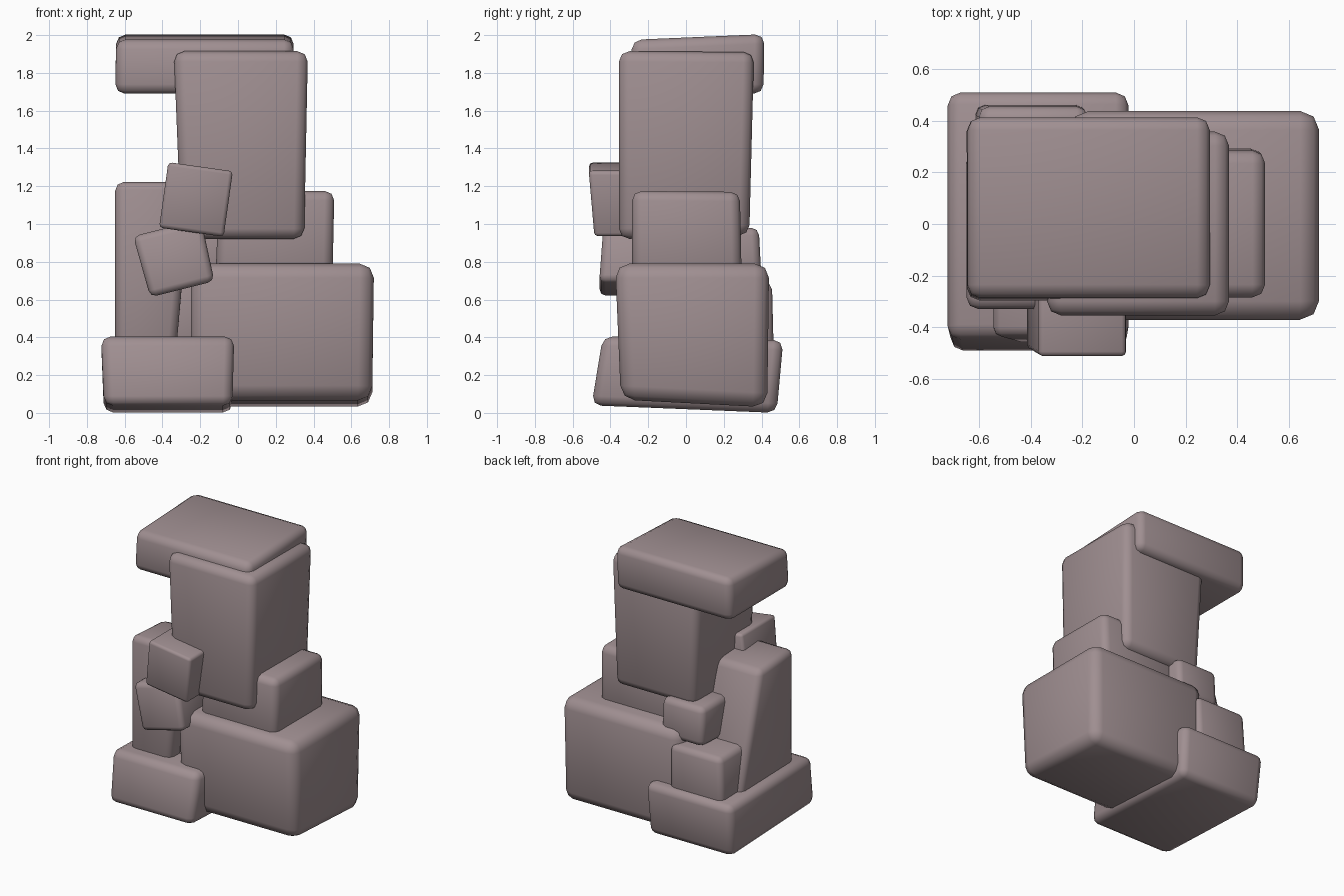
import bpy, bmesh, math
from mathutils import Matrix, Vector

if "Cube" in bpy.data.objects:
    bpy.data.objects.remove(bpy.data.objects["Cube"])

stone = bpy.data.materials.new("dusty mauve stone")
stone.diffuse_color = (0.35, 0.275, 0.285, 1)
stone.use_nodes = True
stone.node_tree.nodes["Principled BSDF"].inputs["Base Color"].default_value = stone.diffuse_color


def block(name, bottom, top, bevel=0.05, tilt=0.0):
    """Rounded tapered block. Each end is (x0, x1, y0, y1, z at front, z at back)."""
    bm = bmesh.new()
    rings = []
    for x0, x1, y0, y1, zf, zb in (bottom, top):
        rings.append([bm.verts.new(p) for p in
                      ((x0, y0, zf), (x1, y0, zf), (x1, y1, zb), (x0, y1, zb))])
    lo, hi = rings
    bm.faces.new(lo[::-1])
    bm.faces.new(hi)
    for i in range(4):
        j = (i + 1) % 4
        bm.faces.new((lo[i], lo[j], hi[j], hi[i]))
    if tilt:
        c = sum((v.co for v in bm.verts), Vector()) / 8
        bmesh.ops.rotate(bm, cent=c, matrix=Matrix.Rotation(math.radians(tilt), 3, 'Y'),
                         verts=bm.verts)
    bmesh.ops.bevel(bm, geom=list(bm.edges), offset=bevel, segments=2, profile=0.5,
                    affect='EDGES', clamp_overlap=True)
    bmesh.ops.recalc_face_normals(bm, faces=bm.faces)
    mesh = bpy.data.meshes.new(name)
    bm.to_mesh(mesh)
    bm.free()
    mesh.materials.append(stone)
    ob = bpy.data.objects.new(name, mesh)
    bpy.context.collection.objects.link(ob)
    for p in mesh.polygons:
        p.use_smooth = True
    return ob


# Ground-level stones: the big cube and the flat slab beside it
block("base_block", (-0.25, 0.71, -0.345, 0.43, 0.07, 0.03),
      (-0.25, 0.72, -0.375, 0.44, 0.79, 0.79), 0.075)
block("foot_slab", (-0.71, -0.03, -0.50, 0.48, 0.04, 0.0),
      (-0.725, -0.02, -0.44, 0.515, 0.405, 0.385), 0.05)

# Standing column at the left, leaning in at the back, with its rear step
block("column", (-0.65, -0.33, -0.33, 0.31, 0.3, 0.3),
      (-0.65, -0.25, -0.33, 0.06, 1.225, 1.2), 0.045)
block("column_step", (-0.62, -0.19, -0.22, 0.465, 0.3, 0.3),
      (-0.6, -0.18, -0.22, 0.455, 0.7, 0.69), 0.04)

# Middle stones
block("middle_block", (-0.12, 0.50, -0.285, 0.295, 0.7, 0.7),
      (-0.10, 0.51, -0.285, 0.285, 1.175, 1.17), 0.05)
block("rear_pebble", (-0.41, -0.07, 0.0, 0.40, 0.68, 0.7),
      (-0.41, -0.07, 0.0, 0.385, 0.98, 0.98), 0.04)

# Tilted stones stacked at the front
block("lower_front_stone", (-0.51, -0.16, -0.46, 0.0, 0.65, 0.65),
      (-0.52, -0.15, -0.435, 0.0, 0.985, 0.985), 0.035, -14)
block("upper_front_stone", (-0.395, -0.05, -0.485, -0.12, 0.955, 0.955),
      (-0.395, -0.05, -0.515, -0.12, 1.305, 1.305), 0.02, 8)

# Tall upper block and the cap
block("upper_block", (-0.30, 0.35, -0.355, 0.335, 0.92, 0.94),
      (-0.34, 0.37, -0.355, 0.36, 1.915, 1.91), 0.055)
block("cap_slab", (-0.65, 0.29, -0.30, 0.41, 1.69, 1.69),
      (-0.645, 0.295, -0.285, 0.415, 1.975, 2.005), 0.05)
